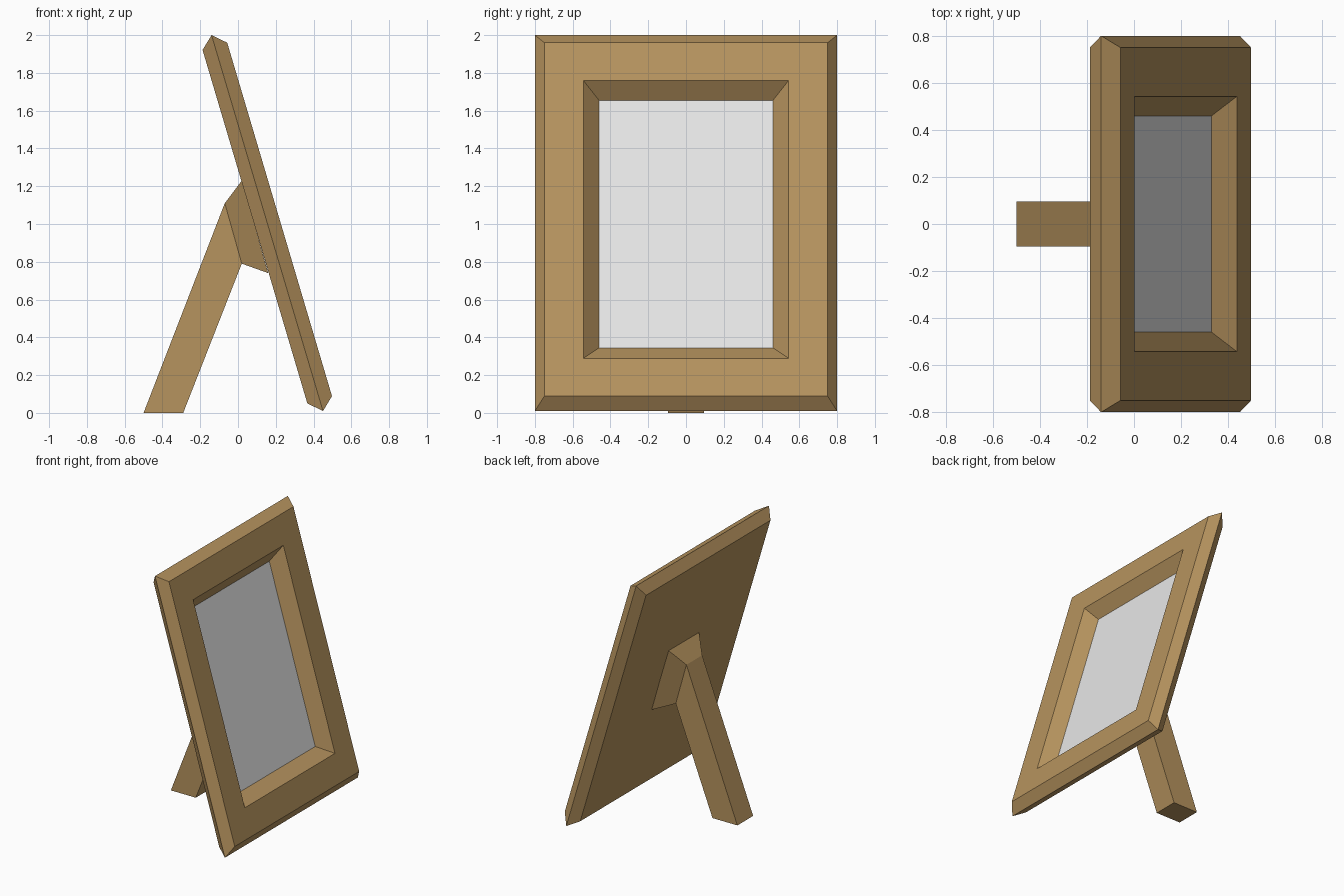
import bpy, bmesh
from mathutils import Vector

if "Cube" in bpy.data.objects:
    bpy.data.objects.remove(bpy.data.objects["Cube"])


def material(name, rgb):
    m = bpy.data.materials.new(name)
    m.diffuse_color = (*rgb, 1)
    m.use_nodes = True
    m.node_tree.nodes["Principled BSDF"].inputs["Base Color"].default_value = m.diffuse_color
    return m


wood = material("wood brown", (0.469, 0.293, 0.113))
paper = material("light grey paper", (0.8, 0.8, 0.8))

# Leaning plane of the frame: origin at its bottom edge, axes up and out
ORIGIN = Vector((0.45, 0, 0.01))
UP = Vector((-0.59, 0, 1.99))
HEIGHT = UP.length
UP.normalize()
OUT = Vector((UP.z, 0, -UP.x))


def rect(low, high, half):
    """Four corners from a low point and a high point, mirrored in y."""
    low, high, y = Vector(low), Vector(high), Vector((0, half, 0))
    return [low - y, low + y, high + y, high - y]


def frame_rect(half, inset, depth):
    """Rectangle parallel to the frame, inset from its lower and upper edges."""
    base = ORIGIN + OUT * depth
    return rect(base + UP * inset, base + UP * (HEIGHT - inset), half)


def loft(name, rings, mat, cap_first=False, cap_last=False):
    """Skin a run of four-sided rings into one object."""
    bm = bmesh.new()
    loops = [[bm.verts.new(p) for p in r] for r in rings]
    for a, b in zip(loops, loops[1:]):
        for i in range(4):
            j = (i + 1) % 4
            bm.faces.new((a[i], a[j], b[j], b[i]))
    if cap_first:
        bm.faces.new(loops[0][::-1])
    if cap_last:
        bm.faces.new(loops[-1])
    mesh = bpy.data.meshes.new(name)
    bm.to_mesh(mesh)
    bm.free()
    mesh.materials.append(mat)
    ob = bpy.data.objects.new(name, mesh)
    bpy.context.collection.objects.link(ob)
    return ob


# Frame: flat back, pointed rim, front face, sloping recess
recess = frame_rect(0.46, 0.355, -0.02)
loft("frame", [
    frame_rect(0.75, 0.062, -0.068),
    frame_rect(0.80, 0.0, 0.0),
    frame_rect(0.75, 0.062, 0.068),
    frame_rect(0.543, 0.271, 0.068),
    recess,
], wood, cap_first=True)

# Picture: sheet at the bottom of the recess
loft("picture", [recess], paper, cap_last=True)

# Stand: flared bracket on the back, then a slanting leg down to the floor
loft("stand", [
    rect((0.16, 0, 0.74), (0.02, 0, 1.23), 0.185),
    rect((0.02, 0, 0.79), (-0.07, 0, 1.11), 0.095),
    rect((-0.29, 0, 0), (-0.50, 0, 0), 0.095),
][::-1], wood, cap_first=True)

# The stand's rings run from the floor towards the frame; make its faces point outward
stand = bpy.data.objects["stand"]
bm = bmesh.new()
bm.from_mesh(stand.data)
bm.normal_update()
foot = min(bm.faces, key=lambda f: f.calc_center_median().z)
if foot.normal.z > 0:
    bmesh.ops.reverse_faces(bm, faces=bm.faces[:])
bm.to_mesh(stand.data)
bm.free()
